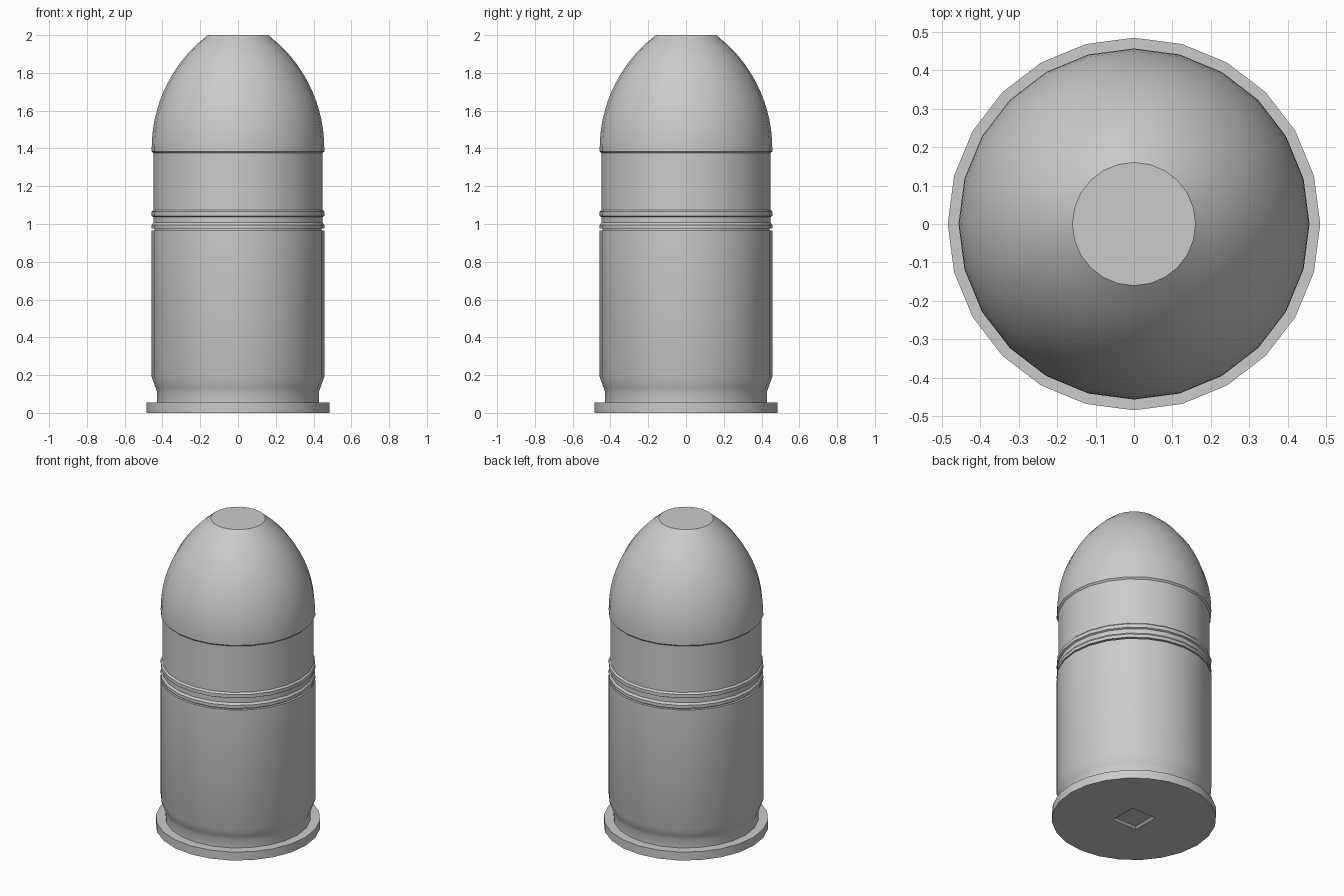
import bpy, bmesh, math

cube = bpy.data.objects.get("Cube")
if cube:
    bpy.data.objects.remove(cube, do_unlink=True)

SIDES = 24

metal = bpy.data.materials.new("grey metal")
metal.use_nodes = True
GREY = (0.6, 0.6, 0.6, 1)
metal.diffuse_color = GREY
metal.node_tree.nodes["Principled BSDF"].inputs["Base Color"].default_value = GREY


def finish(name, bm):
    mesh = bpy.data.meshes.new(name)
    bm.to_mesh(mesh)
    bm.free()
    mesh.materials.append(metal)
    obj = bpy.data.objects.new(name, mesh)
    bpy.context.collection.objects.link(obj)
    bpy.ops.object.select_all(action='DESELECT')
    obj.select_set(True)
    bpy.context.view_layer.objects.active = obj
    bpy.ops.object.shade_smooth_by_angle(angle=math.radians(28))
    return obj


def lathe(name, profile, cap_top=False):
    """Turn an upward (radius, height) profile into a shell."""
    bm = bmesh.new()
    rings = []
    for r, z in profile:
        rings.append([bm.verts.new((r * math.cos(math.tau * i / SIDES),
                                    r * math.sin(math.tau * i / SIDES), z))
                      for i in range(SIDES)])
    for low, high in zip(rings, rings[1:]):
        for i in range(SIDES):
            j = (i + 1) % SIDES
            bm.faces.new((low[i], low[j], high[j], high[i]))
    if cap_top:
        bm.faces.new(rings[-1])
    return finish(name, bm)


# Rim and cartridge case with its extractor groove
lathe("case_rim", [(0.485, 0), (0.485, 0.055), (0.428, 0.055)])
lathe("case_body", [(0.428, 0.055), (0.428, 0.11), (0.437, 0.135), (0.457, 0.19),
                    (0.457, 0.965), (0.442, 0.965)])

# Two raised bands above the case mouth
lathe("lower_band", [(0.442, 0.965), (0.442, 0.975), (0.457, 0.975),
                     (0.457, 0.995), (0.447, 1.008)])
lathe("upper_band", [(0.447, 1.008), (0.447, 1.037), (0.457, 1.042),
                     (0.457, 1.065), (0.447, 1.075)])

# Straight neck and the lip under the nose
lathe("neck", [(0.447, 1.075), (0.447, 1.375), (0.457, 1.385)])

# Rounded nose: an arc ending in a flat tip
R, BASE, STEPS = 0.755, 1.40, 12
nose = [(0.457, 1.385)]
for k in range(STEPS + 1):
    d = (2 - BASE) * k / STEPS
    nose.append((0.457 - R + math.sqrt(R * R - d * d), BASE + d))
lathe("nose", nose, cap_top=True)

# Base plate with a shallow square primer recess
bm = bmesh.new()
outer = [bm.verts.new((0.485 * math.cos(math.tau * i / SIDES),
                       0.485 * math.sin(math.tau * i / SIDES), 0)) for i in range(SIDES)]


def square(half, z):
    return [bm.verts.new((half * sx, half * sy, z))
            for sx, sy in ((1, 1), (-1, 1), (-1, -1), (1, -1))]


edge, floor = square(0.09, 0), square(0.075, 0.012)
QUARTER = SIDES // 4
for q in range(4):
    n = (q + 1) % 4
    start = QUARTER // 2 + q * QUARTER
    arc = [outer[(start + k) % SIDES] for k in range(QUARTER + 1)]
    bm.faces.new([edge[q], edge[n]] + arc[::-1])
    bm.faces.new((edge[n], edge[q], floor[q], floor[n]))
bm.faces.new(floor[::-1])
bmesh.ops.recalc_face_normals(bm, faces=bm.faces[:])
# The plate must face downward
bm.normal_update()
if max(bm.faces, key=lambda f: f.calc_area()).normal.z > 0:
    bmesh.ops.reverse_faces(bm, faces=bm.faces[:])
finish("base_plate", bm)
